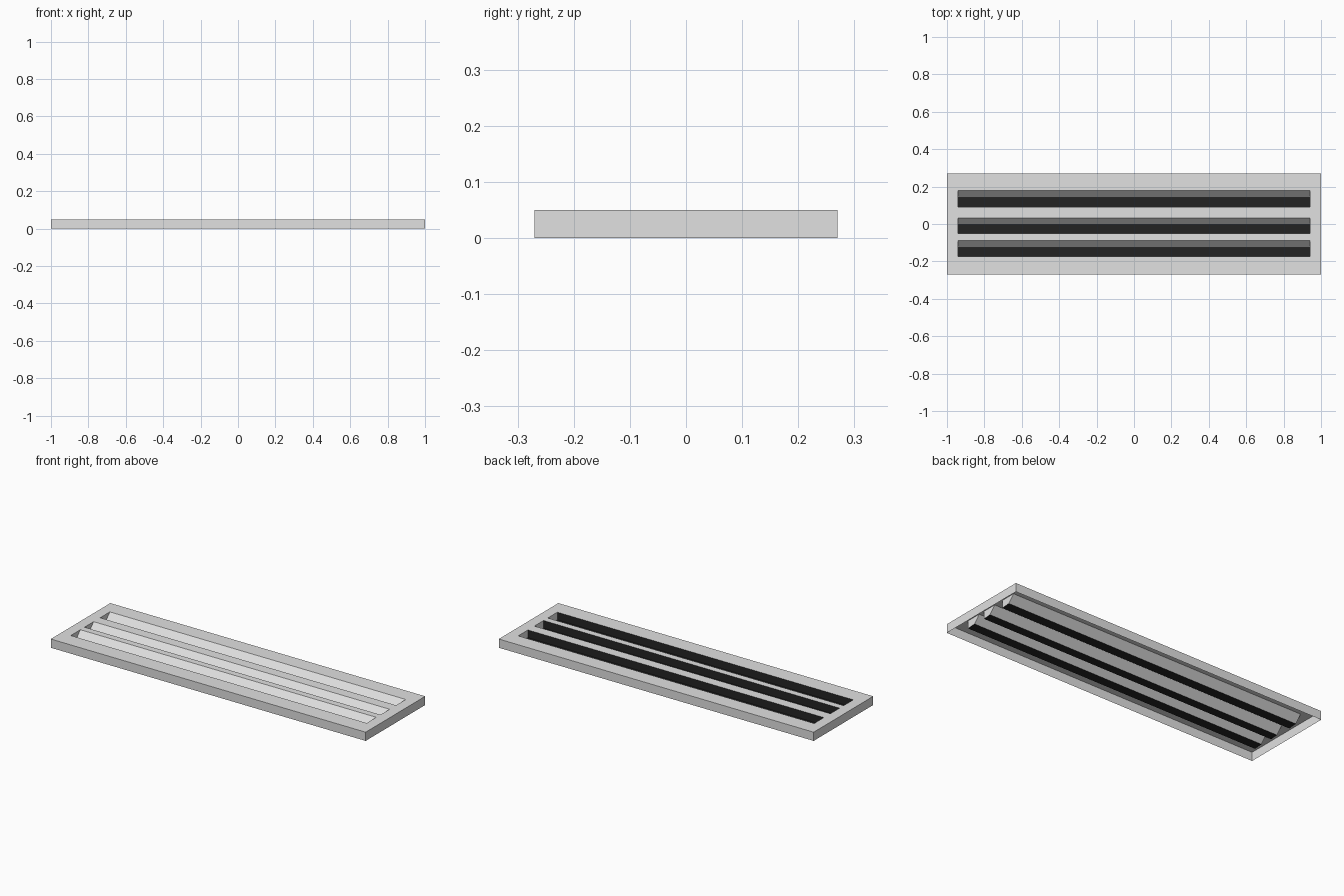
import bpy, bmesh

if "Cube" in bpy.data.objects:
    bpy.data.objects.remove(bpy.data.objects["Cube"])

HX, HY, H = 1.0, 0.27, 0.05          # half length, half width, height
SX = 0.94                            # half length of the slots
SLOTS = [(0.092, 0.180), (-0.050, 0.033), (-0.175, -0.088)]
FOLD_Z, LOW_Z = 0.010, 0.006         # depth of the troughs


def material(name, v):
    m = bpy.data.materials.new(name)
    m.diffuse_color = (v, v, v, 1)
    m.use_nodes = True
    m.node_tree.nodes["Principled BSDF"].inputs["Base Color"].default_value = m.diffuse_color
    return m


grey = material("light_grey_metal", 0.75)
black = material("black_interior", 0.018)


def make(name, polys, mat):
    """Sheet-metal part from a few polygons."""
    bm = bmesh.new()
    for p in polys:
        bm.faces.new([bm.verts.new(c) for c in p])
    bmesh.ops.remove_doubles(bm, verts=bm.verts, dist=1e-5)
    me = bpy.data.meshes.new(name)
    bm.to_mesh(me)
    bm.free()
    me.materials.append(mat)
    ob = bpy.data.objects.new(name, me)
    bpy.context.collection.objects.link(ob)
    return ob


def strip(x0, x1, a, b):
    """Quad along x between two (y, z) points."""
    return [(x0, *a), (x1, *a), (x1, *b), (x0, *b)]


# Top plate: end panels, and bars between the slots
ys = [-HY] + sorted(y for s in SLOTS for y in s) + [HY]
plate = []
for i in range(len(ys) - 1):
    a, b = (ys[i], H), (ys[i + 1], H)
    plate += [strip(-HX, -SX, a, b), strip(SX, HX, a, b)]
    if i % 2 == 0:
        plate.append(strip(-SX, SX, a, b))
make("top_plate", plate, grey)

# Skirt around the open-bottomed tray
skirt = [strip(-HX, HX, (-HY, 0), (-HY, H)), strip(HX, -HX, (HY, 0), (HY, H))]
for s in (-1, 1):
    skirt.append([(s * HX, -s * HY, 0), (s * HX, s * HY, 0),
                  (s * HX, s * HY, H), (s * HX, -s * HY, H)])
make("skirt", skirt, grey)

# Each slot: sloped blade, dark trough and end caps
for n, (y0, y1) in enumerate(SLOTS, 1):
    fold = y1 - 0.037
    front, low = (y0, H), (y0, LOW_Z)
    mid, back = (fold, FOLD_Z), (y1, H)
    make(f"sloped_blade_{n}", [strip(-SX, SX, mid, back)], grey)
    make(f"dark_trough_{n}", [strip(-SX, SX, low, mid),
                              strip(-SX, SX, front, low)], black)
    caps = [[(-SX, *p) for p in (front, low, mid, back)],
            [(SX, *p) for p in (back, mid, low, front)]]
    make(f"slot_end_caps_{n}", caps, grey)
